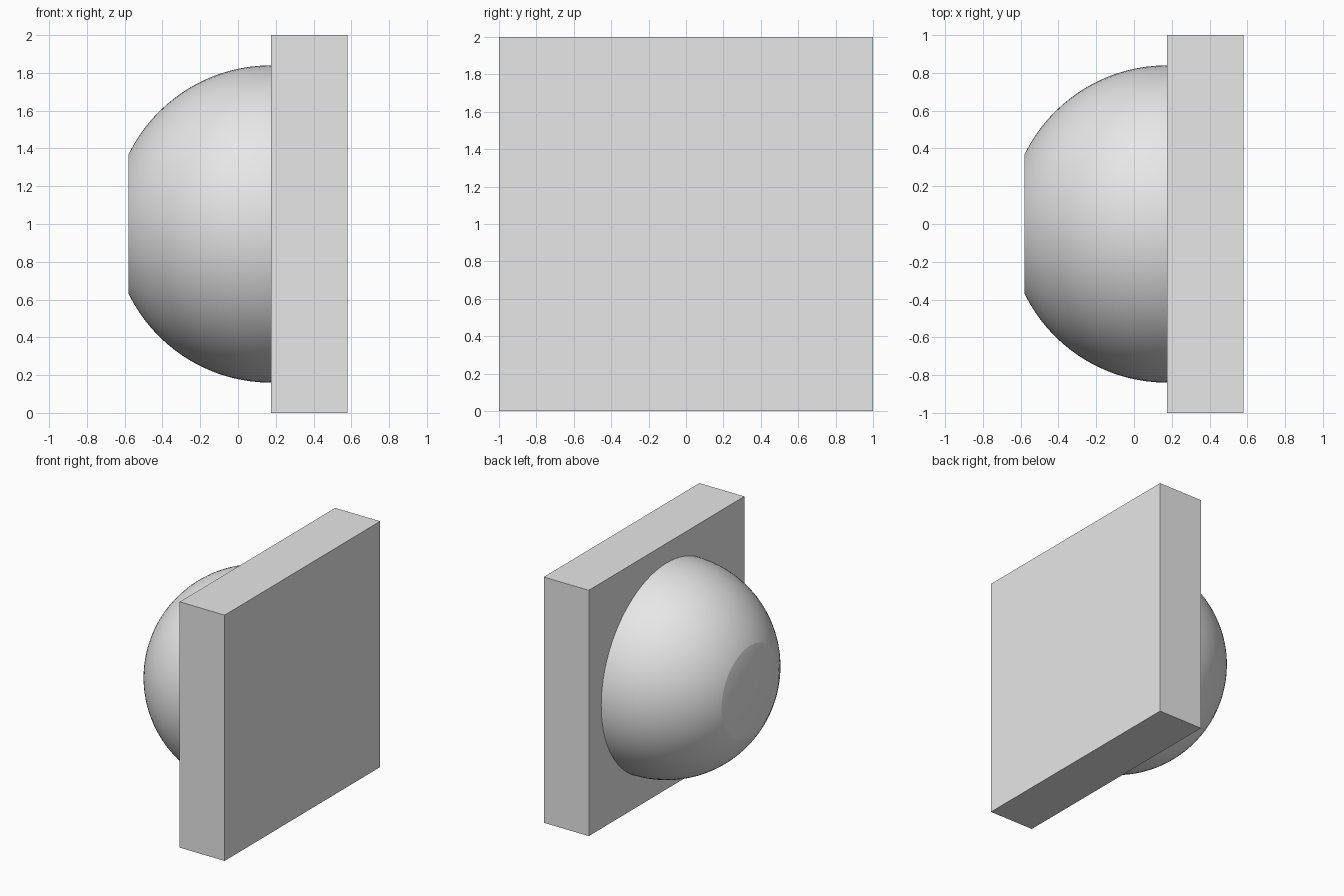
import bpy
import bmesh
import math
from mathutils import Matrix, Vector

cube = bpy.data.objects.get("Cube")
if cube:
    bpy.data.objects.remove(cube, do_unlink=True)

FACE_X = 0.175     # plane where the dome meets the slab
END_X = 0.58       # outer limit on both sides
RADIUS = 0.84
MID_Z = 1.0

grey = bpy.data.materials.new("plain grey")
grey.use_nodes = True
grey.diffuse_color = (0.8, 0.8, 0.8, 1)
grey.node_tree.nodes["Principled BSDF"].inputs["Base Color"].default_value = grey.diffuse_color


def make_object(name, bm):
    bmesh.ops.recalc_face_normals(bm, faces=bm.faces)
    mesh = bpy.data.meshes.new(name)
    bm.to_mesh(mesh)
    bm.free()
    mesh.materials.append(grey)
    obj = bpy.data.objects.new(name, mesh)
    bpy.context.collection.objects.link(obj)
    return obj


# Square backing slab
bm = bmesh.new()
bmesh.ops.create_cube(bm, size=1)
bmesh.ops.scale(bm, verts=bm.verts, vec=(END_X - FACE_X, 2, 2))
bmesh.ops.translate(bm, verts=bm.verts, vec=((END_X + FACE_X) / 2, 0, MID_Z))
make_object("backing_slab", bm)

# Half ball seated on the slab, its tip sliced flat
bm = bmesh.new()
bmesh.ops.create_uvsphere(bm, u_segments=96, v_segments=48, radius=RADIUS,
                          matrix=Matrix.Rotation(math.pi / 2, 4, "Y"))
bmesh.ops.translate(bm, verts=bm.verts, vec=(FACE_X, 0, MID_Z))
for plane_x, outward in ((FACE_X, 1), (-END_X, -1)):
    cut = bmesh.ops.bisect_plane(
        bm, geom=bm.verts[:] + bm.edges[:] + bm.faces[:], dist=1e-5,
        plane_co=Vector((plane_x, 0, 0)), plane_no=Vector((outward, 0, 0)),
        clear_outer=True)
    rim = [e for e in cut["geom_cut"] if isinstance(e, bmesh.types.BMEdge)]
    if outward < 0:
        bmesh.ops.contextual_create(bm, geom=rim)
dome = make_object("flat_tipped_dome", bm)

bpy.ops.object.select_all(action="DESELECT")
dome.select_set(True)
bpy.context.view_layer.objects.active = dome
bpy.ops.object.shade_smooth_by_angle(angle=math.radians(25))
